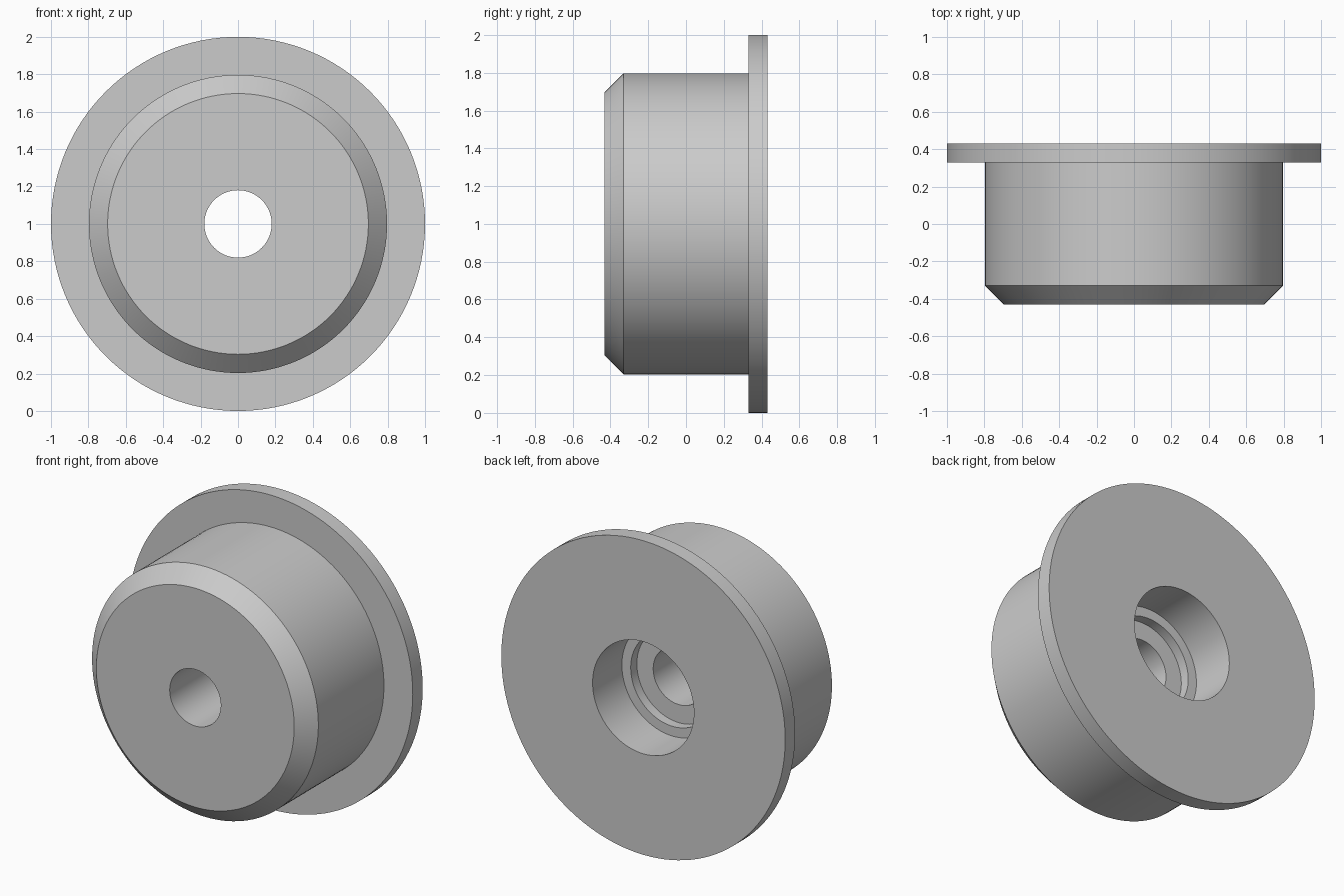
import bpy
import bmesh
import math
from mathutils import Matrix, Vector

cube = bpy.data.objects.get("Cube")
if cube:
    bpy.data.objects.remove(cube, do_unlink=True)

SEGMENTS = 128

# Single grey finish
grey = bpy.data.materials.new("plain_grey")
grey.use_nodes = True
colour = (0.6, 0.6, 0.6, 1.0)
grey.diffuse_color = colour
grey.node_tree.nodes["Principled BSDF"].inputs["Base Color"].default_value = colour

# Closed cross-section as (radius, y)
profile = [
    (0.18, -0.43), (0.697, -0.43), (0.797, -0.33),   # front face and chamfer
    (0.797, 0.33), (1.0, 0.33), (1.0, 0.43),         # body and flange
    (0.357, 0.43), (0.357, 0.135),                   # rear counterbore
    (0.295, 0.135), (0.295, 0.073), (0.18, 0.073),   # stepped recess to the bore
]

# Revolve the cross-section about the y axis
bm = bmesh.new()
verts = [bm.verts.new((r, y, 0)) for r, y in profile]
edges = [bm.edges.new((v, verts[(i + 1) % len(verts)])) for i, v in enumerate(verts)]
bmesh.ops.spin(bm, geom=verts + edges, cent=(0, 0, 0), axis=(0, 1, 0),
               angle=math.tau, steps=SEGMENTS, use_merge=True)
bmesh.ops.remove_doubles(bm, verts=bm.verts, dist=1e-5)
bmesh.ops.recalc_face_normals(bm, faces=bm.faces)
bmesh.ops.transform(bm, matrix=Matrix.Translation(Vector((0, 0, 1))), verts=bm.verts)

mesh = bpy.data.meshes.new("flanged_bushing")
bm.to_mesh(mesh)
bm.free()
mesh.materials.append(grey)

bushing = bpy.data.objects.new("flanged_bushing", mesh)
bpy.context.collection.objects.link(bushing)
bpy.ops.object.select_all(action="DESELECT")
bushing.select_set(True)
bpy.context.view_layer.objects.active = bushing
bpy.ops.object.shade_smooth_by_angle(angle=math.radians(30))
